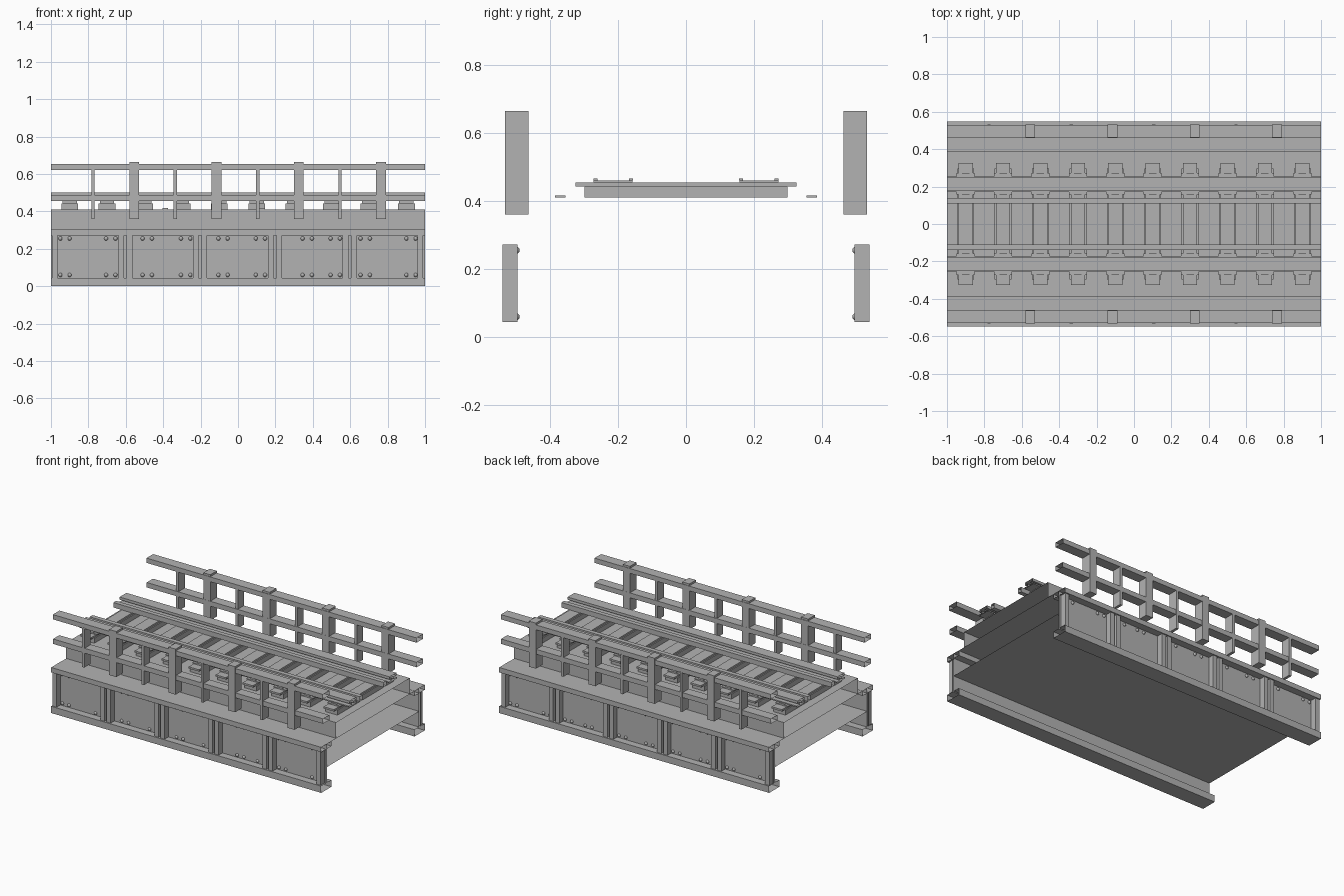
import bpy, bmesh
from mathutils import Matrix

cube = bpy.data.objects.get("Cube")
if cube:
    bpy.data.objects.remove(cube, do_unlink=True)

grey = bpy.data.materials.new("plain_grey")
grey.use_nodes = True
grey.diffuse_color = (0.45, 0.45, 0.45, 1)
grey.node_tree.nodes["Principled BSDF"].inputs["Base Color"].default_value = (0.45, 0.45, 0.45, 1)


def finish(name, bm):
    bmesh.ops.recalc_face_normals(bm, faces=bm.faces)
    mesh = bpy.data.meshes.new(name)
    bm.to_mesh(mesh)
    bm.free()
    mesh.materials.append(grey)
    obj = bpy.data.objects.new(name, mesh)
    bpy.context.collection.objects.link(obj)
    return obj


def add_box(bm, x, y, z):
    """Add a box from (min, max) pairs."""
    size = [b - a for a, b in (x, y, z)]
    mid = [(a + b) / 2 for a, b in (x, y, z)]
    bmesh.ops.create_cube(bm, size=1, matrix=Matrix.Translation(mid) @ Matrix.Diagonal((*size, 1)))


def side_pair(y, side):
    return tuple(sorted((y[0] * side, y[1] * side)))


def section(name, profile, side=1):
    """Open-ended run along x from a closed (y, z) profile."""
    bm = bmesh.new()
    rings = [[bm.verts.new((x, y * side, z)) for y, z in profile] for x in (-1, 1)]
    n = len(profile)
    for i in range(n):
        j = (i + 1) % n
        bm.faces.new((rings[0][i], rings[0][j], rings[1][j], rings[1][i]))
    return finish(name, bm)


def rect(y0, y1, z0, z1):
    return [(y0, z0), (y1, z0), (y1, z1), (y0, z1)]


def i_profile(mid, foot, head, web, z0, z1, z2, z3):
    """I-shaped outline from half widths and four heights."""
    half = [(foot, z0), (foot, z1), (web, z1), (web, z2), (head, z2), (head, z3)]
    return [(mid + w, z) for w, z in half] + [(mid - w, z) for w, z in reversed(half)]


# Deck and the trough beneath it
section("deck_slab", rect(-0.39, 0.39, 0.305, 0.41))
section("deck_trough", rect(-0.488, 0.488, 0.15, 0.304))

bolt_centres = (-0.925, -0.68, -0.485, -0.28, -0.08, 0.12, 0.37, 0.52, 0.68, 0.925)
for side, label in ((-1, "front"), (1, "back")):
    # Main girder
    section(label + "_girder", i_profile(0.494, 0.054, 0.054, 0.006, 0, 0.045, 0.272, 0.305), side)

    # Web stiffeners, one at each panel edge
    bm = bmesh.new()
    for panel in range(5):
        left = -0.98 + 0.4 * panel
        for x in (left, left + 0.355):
            add_box(bm, (x - 0.015, x + 0.015), side_pair((0.495, 0.54), side), (0.045, 0.272))
    finish(label + "_stiffeners", bm)

    # Domed bolts in pairs
    bm = bmesh.new()
    for centre in bolt_centres:
        for x in (centre - 0.025, centre + 0.025):
            for z in (0.06, 0.255):
                bmesh.ops.create_uvsphere(bm, u_segments=10, v_segments=6, radius=0.011,
                                          matrix=Matrix.Translation((x, side * 0.5, z)))
    for face in bm.faces:
        face.smooth = True
    finish(label + "_bolts", bm)

    # Handrail bars
    section(label + "_top_handrail", rect(0.46, 0.53, 0.62, 0.652), side)
    section(label + "_middle_handrail", rect(0.462, 0.528, 0.455, 0.488), side)

    # Handrail posts and the thinner balusters between them
    posts, thin = bmesh.new(), bmesh.new()
    for i in range(4):
        x = -0.555 + 0.44 * i
        add_box(posts, (x - 0.026, x + 0.026), side_pair((0.463, 0.532), side), (0.36, 0.665))
        x -= 0.22
        add_box(thin, (x - 0.009, x + 0.009), side_pair((0.465, 0.531), side), (0.36, 0.625))
    finish(label + "_posts", posts)
    finish(label + "_balusters", thin)

    # Running rail and inner guard rail
    section(label + "_running_rail",
            i_profile(0.212, 0.042, 0.036, 0.012, 0.46, 0.468, 0.482, 0.5), side)
    section(label + "_guard_rail", rect(0.11, 0.14, 0.455, 0.488), side)

    # Tie plates with clips
    bm = bmesh.new()
    for i in range(10):
        x = -0.9 + 0.2 * i
        add_box(bm, (x - 0.048, x + 0.048), side_pair((0.158, 0.272), side), (0.455, 0.461))
        for y in (0.162, 0.266):
            add_box(bm, (x - 0.02, x + 0.02), side_pair((y - 0.006, y + 0.006), side), (0.46, 0.466))
    finish(label + "_tie_plates", bm)

    # Small deck pads
    bm = bmesh.new()
    for x in (-0.39, 0.13):
        add_box(bm, (x - 0.015, x + 0.015), side_pair((0.355, 0.385), side), (0.41, 0.417))
    finish(label + "_deck_pads", bm)

# Sleepers with a longer, narrower top plank
bm = bmesh.new()
for i in range(10):
    x = -0.9 + 0.2 * i
    add_box(bm, (x - 0.045, x + 0.045), (-0.298, 0.298), (0.41, 0.443))
    add_box(bm, (x - 0.038, x + 0.038), (-0.325, 0.325), (0.443, 0.455))
finish("sleepers", bm)
